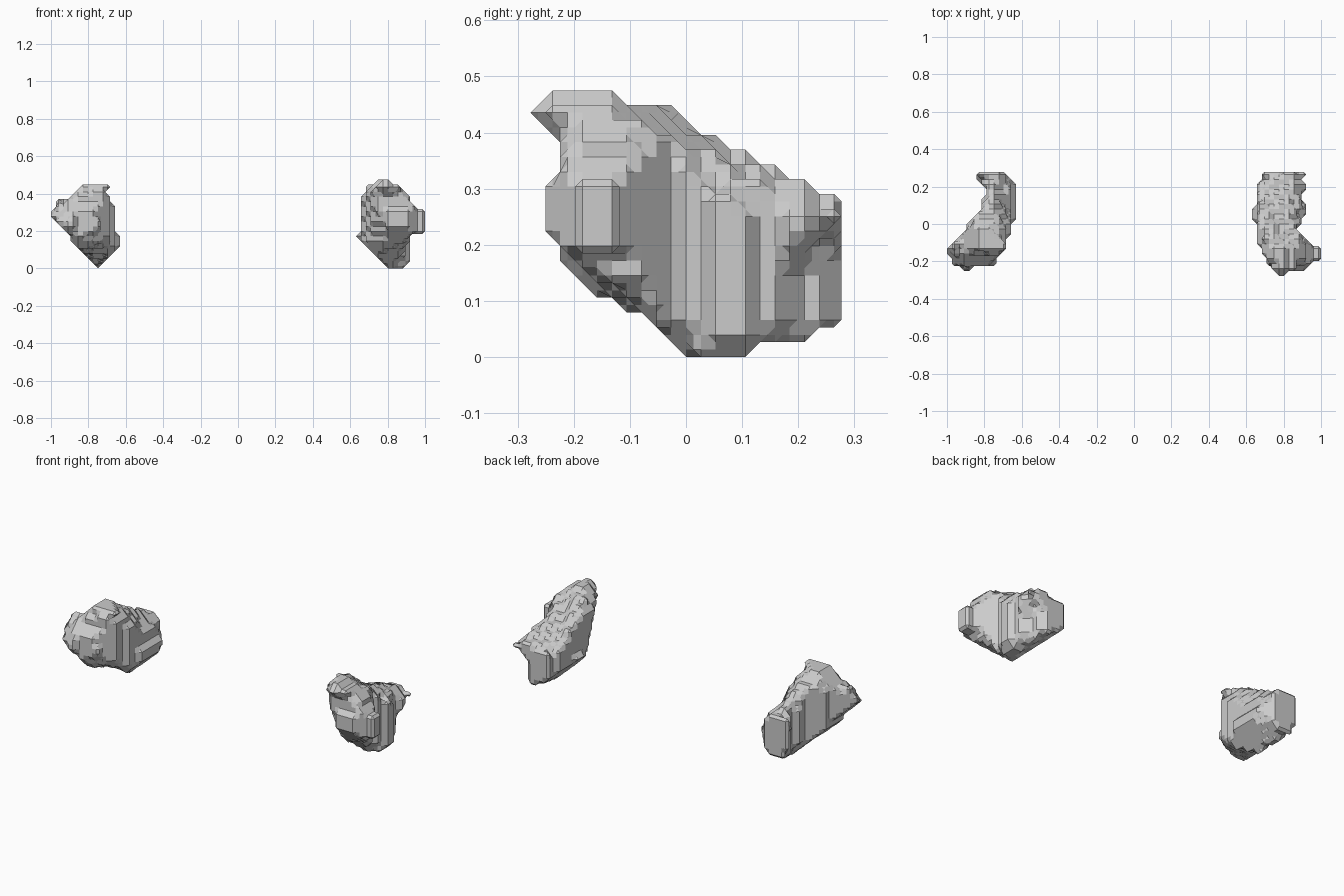
import bpy
import bmesh
from math import radians, sin, cos
from itertools import product
from mathutils import Vector, noise

cube = bpy.data.objects.get("Cube")
if cube:
    bpy.data.objects.remove(cube, do_unlink=True)

CELL = 0.0264
MID_HEIGHT = 0.2375
AZIMUTH, TILT, LOW_TILT = radians(35), radians(22), radians(31)

stone = bpy.data.materials.new("stone_grey")
stone.use_nodes = True
stone.diffuse_color = (0.6, 0.6, 0.6, 1)
stone.node_tree.nodes["Principled BSDF"].inputs["Base Color"].default_value = stone.diffuse_color

# Outlines in hundredths of a unit; both rocks share the underside of the side outline
UNDERSIDE = [(27, 28), (27, 7), (24, 3), (13, 3), (10, 0), (0, 0), (-8, 5), (-16, 5),
             (-25, 22), (-25, 31)]

LEFT_ROCK = {
    "front": [(71, 45), (73, 48), (80, 48), (92, 40), (94, 32), (100, 31), (100, 20),
              (91, 17), (92, 3), (89, 0), (79, 0), (63, 17), (66, 22), (66, 40)],
    "top": [(70, 28), (97, 28), (90, 16), (92, 5), (87, -3), (95, -11), (100, -12),
            (100, -18), (92, -24), (78, -27), (71, -20), (66, -11), (63, 7), (63, 18)],
    "side": UNDERSIDE + [(-22, 33), (-22, 39), (-28, 43), (-24, 48), (-10, 48), (2, 40),
                         (13, 35), (21, 35)],
    "oblique": [(46, -7), (53, 1), (59, 0), (65, -5), (84, -6), (94, -13), (81, -20),
                (82, -34), (64, -43), (56, -35)],
    "reverse": [(-94, 16), (-87, 21), (-75, 23), (-75, 34), (-52, 49), (-46, 47),
                (-53, 9), (-58, -2), (-81, -7), (-83, 8)],
    "below": [(-92, 17), (-90, 33), (-74, 43), (-56, 46), (-44, 39), (-40, 25),
              (-46, 14), (-63, 4)],
}

RIGHT_ROCK = {
    "front": [(-88, 39), (-83, 45), (-69, 45), (-67, 34), (-67, 21), (-64, 19), (-64, 10),
              (-72, 0), (-81, 0), (-90, 9), (-90, 18), (-100, 27), (-100, 29), (-96, 36)],
    "top": [(-87, 25), (-84, 28), (-70, 28), (-64, 21), (-64, 2), (-70, -15), (-75, -22),
            (-95, -25), (-100, -18), (-100, -14), (-81, 9), (-79, 20)],
    "side": UNDERSIDE + [(-19, 34), (-14, 45), (-3, 45), (2, 40), (14, 35), (21, 34)],
    "oblique": [(-91, 17), (-83, 32), (-69, 35), (-47, 35), (-40, 18), (-40, 10),
                (-57, -2), (-66, 2), (-82, 1)],
    "reverse": [(41, -36), (41, -22), (51, -14), (61, 6), (75, 8), (91, -13), (89, -19),
                (59, -44), (44, -43)],
    "below": [(44, -13), (48, -8), (79, -7), (84, -12), (84, -24), (63, -42), (57, -50),
              (49, -30)],
}


def inside(outline, u, v, grow=1.0):
    """Even-odd test against a closed outline, grown about its centre."""
    cu = sum(p[0] for p in outline) / len(outline)
    cv = sum(p[1] for p in outline) / len(outline)
    u, v, hit = cu + (u * 100 - cu) / grow, cv + (v * 100 - cv) / grow, False
    for (ax, ay), (bx, by) in zip(outline, outline[1:] + outline[:1]):
        if (ay > v) != (by > v) and u < ax + (v - ay) * (bx - ax) / (by - ay):
            hit = not hit
    return hit


def in_rock(rock, p):
    x, y, z = p
    c, s = cos(AZIMUTH), sin(AZIMUTH)
    rise = (z - MID_HEIGHT) * cos(TILT)
    depth = (y * c - x * s) * sin(TILT)
    low = (z - MID_HEIGHT) * cos(LOW_TILT) + (x * s + y * c) * sin(LOW_TILT)
    return (inside(rock["front"], x, z) and inside(rock["top"], x, y)
            and inside(rock["side"], y, z)
            and inside(rock["oblique"], x * c + y * s, rise + depth, 1.04)
            and inside(rock["reverse"], -x * c - y * s, rise - depth, 1.04)
            and inside(rock["below"], y * s - x * c, low, 1.04))


def add(a, b):
    return tuple(i + j for i, j in zip(a, b))


def largest_piece(cells):
    steps = [s for s in product((-1, 0, 1), repeat=3) if sum(map(abs, s)) == 1]
    left, best = set(cells), set()
    while left:
        stack = [left.pop()]
        piece = set(stack)
        while stack:
            here = stack.pop()
            for s in steps:
                n = add(here, s)
                if n in left:
                    left.remove(n)
                    piece.add(n)
                    stack.append(n)
        best = max(best, piece, key=len)
    return best


def cube_rings():
    """Corner rings of the six sides of a grid cell, wound outward."""
    for axis, side in product(range(3), (0, 1)):
        ring = []
        for b, c in ((0, 0), (1, 0), (1, 1), (0, 1)):
            corner = [side] * 3
            corner[(axis + 1) % 3], corner[(axis + 2) % 3] = b, c
            ring.append(tuple(corner))
        yield ring if side else ring[::-1]


RINGS = list(cube_rings())


def build_rock(name, rock, sign):
    def place(k):
        return Vector((sign * (1 - (k[0] + 0.5) * CELL), k[1] * CELL, (k[2] + 0.5) * CELL))

    # Fill the grid where all the outlines agree
    grid = product(range(15), range(-11, 12), range(19))
    cells = {k for k in grid if in_rock(rock, place(k))}

    # Wear down the sharp ridges a little unevenly, keeping the outermost tips
    around = list(product(range(-2, 3), repeat=3))
    worn = set()
    for k in cells:
        p = place(k)
        if abs(p.x) < 0.95 and abs(p.y) < 0.25 and 0.03 < p.z < 0.43:
            count = sum(add(k, s) in cells for s in around)
            if count < 49 + 22 * noise.noise(p * 11):
                worn.add(k)
    cells = largest_piece(cells - worn)

    # Skin the filled cells with chamfered facets
    bm = bmesh.new()
    verts = {}

    def vert(key):
        if key not in verts:
            verts[key] = bm.verts.new(place([c / 2 for c in key]))
        return verts[key]

    for base in {add(k, (-a, -b, -c)) for k in cells for a, b, c in product((0, 1), repeat=3)}:
        follow = {}
        for ring in RINGS:
            pts = [add(base, c) for c in ring]
            full = [p in cells for p in pts]
            for i in range(4):
                if not full[i] and full[(i + 1) % 4]:
                    j = (i + 1) % 4
                    while full[(j + 1) % 4]:
                        j = (j + 1) % 4
                    follow[add(pts[i], pts[(i + 1) % 4])] = add(pts[j], pts[(j + 1) % 4])
        while follow:
            start, key = follow.popitem()
            loop = [start]
            while key != start:
                loop.append(key)
                key = follow.pop(key)
            bm.faces.new([vert(k) for k in loop])

    bmesh.ops.recalc_face_normals(bm, faces=bm.faces[:])
    bmesh.ops.dissolve_limit(bm, angle_limit=0.01, verts=bm.verts[:], edges=bm.edges[:])
    mesh = bpy.data.meshes.new(name)
    bm.to_mesh(mesh)
    bm.free()
    mesh.materials.append(stone)
    obj = bpy.data.objects.new(name, mesh)
    bpy.context.collection.objects.link(obj)


build_rock("left_rock", LEFT_ROCK, 1)
build_rock("right_rock", RIGHT_ROCK, -1)
